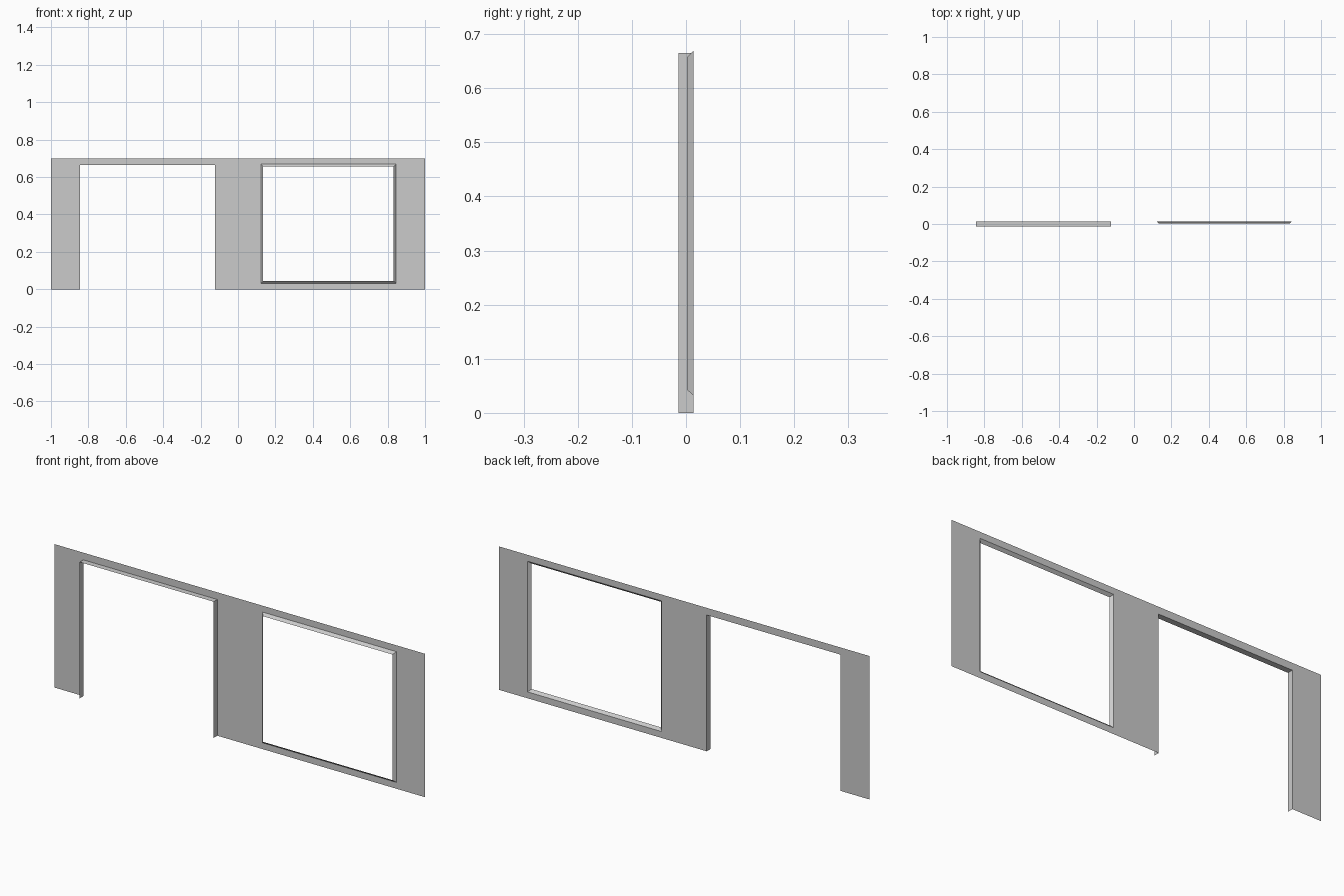
import bpy

if "Cube" in bpy.data.objects:
    bpy.data.objects.remove(bpy.data.objects["Cube"])

BACK, FRONT, HEIGHT = 0.0142, -0.0142, 0.7
DOOR = (-0.845, -0.122, 0.665)            # left, right, top
WINDOW = (0.122, 0.845, 0.031, 0.669)     # left, right, bottom, top


def add_mesh(name, verts, faces):
    mesh = bpy.data.meshes.new(name)
    mesh.from_pydata(verts, [], faces)
    mesh.update()
    obj = bpy.data.objects.new(name, mesh)
    bpy.context.collection.objects.link(obj)
    return obj


def strip(name, outer, inner, y_outer, y_inner, closed):
    """Band of quads joining two matching (x, z) outlines at two depths."""
    n = len(outer)
    verts = [(x, y_outer, z) for x, z in outer] + [(x, y_inner, z) for x, z in inner]
    faces = [(i, (i + 1) % n, (i + 1) % n + n, i + n)
             for i in range(n if closed else n - 1)]
    return add_mesh(name, verts, faces)


def rect(l, r, b, t):
    return [(l, b), (l, t), (r, t), (r, b)]


# Thin wall sheet: a grid of panels leaving out the two openings
dl, dr, dt = DOOR
wl, wr, wb, wt = WINDOW
xs = [-1, dl, dr, wl, wr, 1]
zs = [0, wb, dt, wt, HEIGHT]
openings = {(1, 0), (1, 1), (3, 1), (3, 2)}
nx = len(xs)
wall_verts = [(x, BACK, z) for z in zs for x in xs]
wall_faces = [(j * nx + i, (j + 1) * nx + i, (j + 1) * nx + i + 1, j * nx + i + 1)
              for j in range(len(zs) - 1) for i in range(nx - 1)
              if (i, j) not in openings]
add_mesh("wall", wall_verts, wall_faces)

# Straight door reveal, open at the floor
door = rect(dl, dr, 0, dt)
strip("door_reveal", door, door, BACK, FRONT, False)

# Window reveal, slanting inwards towards the front
s = 0.0125
strip("window_reveal", rect(*WINDOW), rect(wl + s, wr - s, wb + s, wt - s),
      BACK, 0.0015, True)
